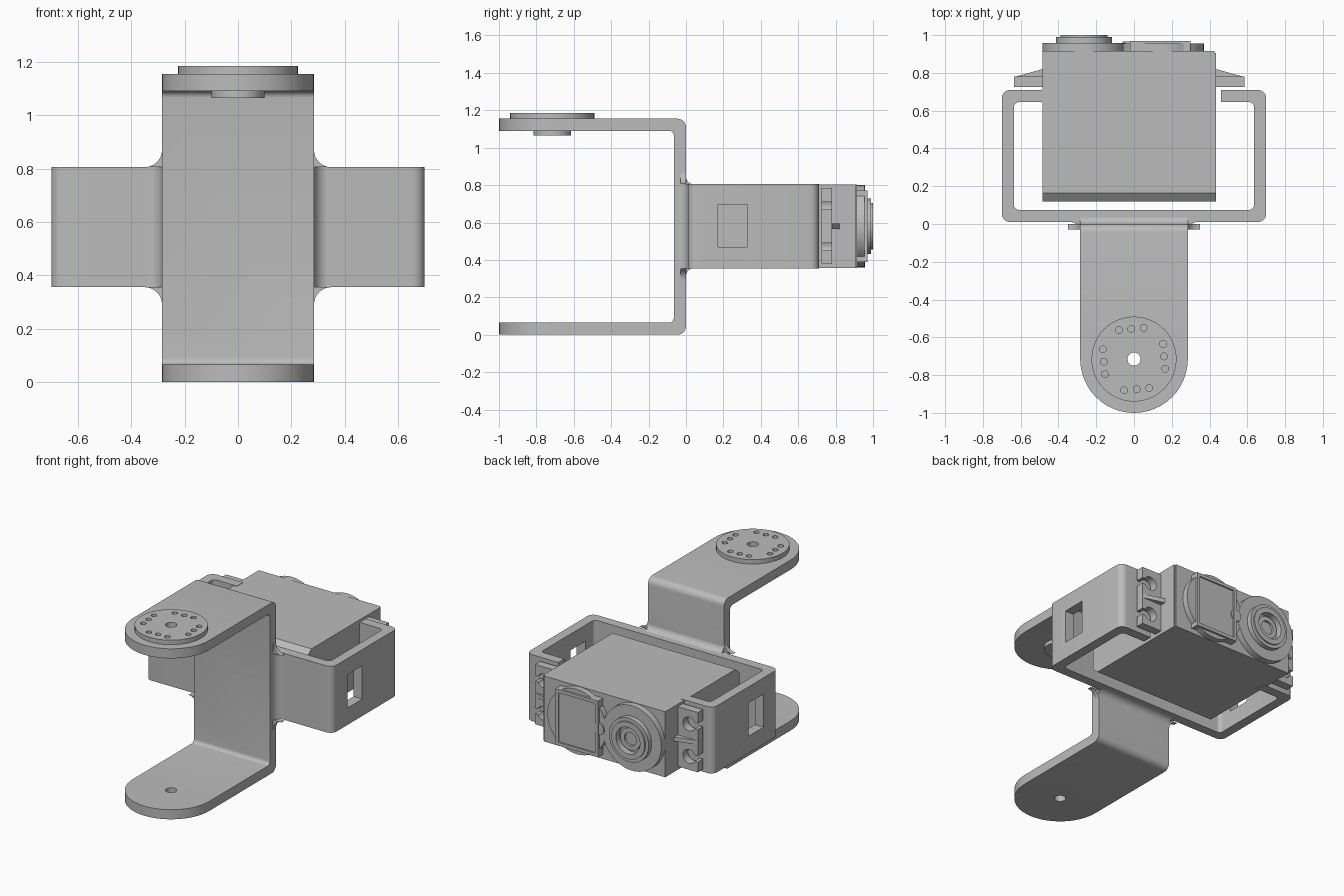
import bpy, bmesh, math
from mathutils import Vector

if "Cube" in bpy.data.objects:
    bpy.data.objects.remove(bpy.data.objects["Cube"], do_unlink=True)

grey = bpy.data.materials.new("plain grey")
grey.use_nodes = True
grey.diffuse_color = (0.5, 0.5, 0.5, 1)
grey.node_tree.nodes["Principled BSDF"].inputs["Base Color"].default_value = (0.5, 0.5, 0.5, 1)

MID = 0.58             # height of the servo axis
LOW, HIGH = 0.355, 0.805  # servo frame height range


# ---- helpers ----
def place(axis, u, v, w):
    return {"x": (w, u, v), "y": (u, w, v), "z": (u, v, w)}[axis]


def prism(name, pts, axis, lo, hi):
    """Extrude a 2D outline along an axis."""
    bm = bmesh.new()
    a = [bm.verts.new(place(axis, u, v, lo)) for u, v in pts]
    b = [bm.verts.new(place(axis, u, v, hi)) for u, v in pts]
    bm.faces.new(a)
    bm.faces.new(b)
    for i in range(len(pts)):
        j = (i + 1) % len(pts)
        bm.faces.new((a[i], a[j], b[j], b[i]))
    bmesh.ops.recalc_face_normals(bm, faces=bm.faces)
    me = bpy.data.meshes.new(name)
    bm.to_mesh(me)
    bm.free()
    me.materials.append(grey)
    ob = bpy.data.objects.new(name, me)
    bpy.context.collection.objects.link(ob)
    return ob


def rect(u0, u1, v0, v1):
    return [(u0, v0), (u1, v0), (u1, v1), (u0, v1)]


def circle(u, v, r, n=48):
    return [(u + r * math.cos(2 * math.pi * i / n), v + r * math.sin(2 * math.pi * i / n))
            for i in range(n)]


def rounded(corners, n=6):
    """Outline from (u, v, radius) corners, each rounded off."""
    out = []
    for i, (u, v, r) in enumerate(corners):
        p = Vector((u, v))
        a = (Vector(corners[i - 1][:2]) - p).normalized()
        b = (Vector(corners[(i + 1) % len(corners)][:2]) - p).normalized()
        if r == 0:
            out.append((u, v))
            continue
        for k in range(n + 1):
            t = k / n * math.pi / 2
            q = p + r * (a * (1 - math.sin(t)) + b * (1 - math.cos(t)))
            out.append((q.x, q.y))
    return out


def concave(u, v, su, sv, r, n=8):
    """Hollow corner fillet growing from (u, v)."""
    arc = [(u + su * r * (1 - math.cos(k / n * math.pi / 2)),
            v + sv * r * (1 - math.sin(k / n * math.pi / 2))) for k in range(n + 1)]
    return [(u, v)] + arc


def combine(ob, tool, op="DIFFERENCE"):
    tool.hide_render = True
    m = ob.modifiers.new("cut", "BOOLEAN")
    m.object, m.operation, m.solver = tool, op, "EXACT"
    bpy.context.view_layer.objects.active = ob
    bpy.ops.object.modifier_apply(modifier=m.name)
    bpy.data.objects.remove(tool, do_unlink=True)


# ---- tall U-shaped arm bracket ----
W, T, END = 0.285, 0.065, -0.715
TOP = 1.155
side = rounded([(-1.0, 0, 0), (0, 0, 0.045), (0, TOP, 0.045), (-1.0, TOP, 0),
                (-1.0, TOP - T, 0), (-T, TOP - T, 0.025), (-T, T, 0.025), (-1.0, T, 0)])
bracket = prism("arm_bracket", side, "x", -W, W)
tongue = [(W, 0.1), (-W, 0.1)] + [
    (W * math.cos(math.pi + math.pi * k / 24), END + W * math.sin(math.pi + math.pi * k / 24))
    for k in range(25)]
combine(bracket, prism("tongue_tool", tongue, "z", -0.1, 1.4), "INTERSECT")
combine(bracket, prism("pivot_tool", circle(0, END, 0.035), "z", -0.1, 1.4))

# ---- round horn on the upper arm ----
horn = prism("horn_disc", circle(0, END, 0.225), "z", TOP - 0.002, 1.185)
combine(horn, prism("bore_tool", circle(0, END, 0.035), "z", 1, 1.3))
for q in range(4):
    ang = math.radians(5 + 90 * q)
    for off in (-0.066, 0, 0.066):
        u = 0.16 * math.cos(ang) - off * math.sin(ang)
        v = 0.16 * math.sin(ang) + off * math.cos(ang)
        combine(horn, prism("hole_tool", circle(u, END + v, 0.018, 16), "z", 1, 1.3))
hub = prism("horn_hub", circle(0, END, 0.1), "z", 1.065, TOP - T + 0.002)
combine(hub, prism("hub_tool", circle(0, END, 0.035), "z", 1, 1.3))

# ---- servo frame with turned-in lips and side windows ----
X, Y0, Y1, LIP = 0.7, 0.01, 0.71, 0.46
half = [(X, Y0, 0.045), (X, Y1, 0.045), (LIP, Y1, 0), (LIP, Y1 - T, 0),
        (X - T, Y1 - T, 0.025), (X - T, Y0 + T, 0.025)]
outline = rounded(half + [(-u, v, r) for u, v, r in reversed(half)])
frame = prism("servo_frame", outline, "z", LOW, HIGH)
combine(frame, prism("window_tool", rect(0.17, 0.33, 0.47, 0.695), "x", -1, 1))
prism("joint_pad", rect(-W, W, LOW, HIGH), "y", -0.03, 0.03)

# ---- hollow fillets where frame meets bracket ----
for z, sz in ((HIGH, 1), (LOW, -1)):
    prism("rear_fillet", concave(-0.001, z - sz * 0.001, 1, sz, 0.045), "x", -W, W)
    for s in (-1, 1):
        prism("corner_fillet", concave(s * W, z, s, sz, 0.065), "y", -0.03, 0)
for s in (-1, 1):
    prism("side_fillet", concave(s * W, Y0 + 0.001, s, -1, 0.055), "z", LOW, HIGH)

# ---- servo body with tapered base ----
BX0, BX1 = -0.485, 0.435
BZ0, BZ1 = LOW + 0.003, HIGH - 0.003
body_side = [(0.12, BZ0 + 0.035), (0.165, BZ0), (0.905, BZ0),
             (0.905, BZ1), (0.165, BZ1), (0.12, BZ1 - 0.035)]
prism("servo_body", body_side, "x", BX0, BX1)
prism("cover_sheet", rect(BX0, BX1 - 0.01, BZ0, BZ1), "y", 0.903, 0.915)

# ---- mounting ears with open screw slots and a rib ----
for edge, s in ((BX0, -1), (BX1, 1)):
    tip = edge + s * 0.15
    ear = prism("mounting_ear", rect(min(edge, tip), max(edge, tip), 0.38, 0.785), "y", 0.725, 0.78)
    for dz in (-0.11, 0.11):
        cx = edge + s * 0.085
        combine(ear, prism("screw_tool", circle(cx, MID + dz, 0.047, 24), "y", 0.6, 0.9))
        far = tip + s * 0.05
        combine(ear, prism("slot_tool", rect(min(cx, far), max(cx, far), MID + dz - 0.02, MID + dz + 0.02),
                           "y", 0.6, 0.9))
    prism("ear_rib", [(edge, 0.778), (tip, 0.778), (edge, 0.82)], "z", MID - 0.014, MID + 0.014)

# ---- output side: boss, ring and shaft ----
SX = -0.265
prism("output_boss", circle(SX, MID, 0.22), "y", 0.91, 0.957)
ring = prism("output_ring", circle(SX, MID, 0.148), "y", 0.955, 0.99)
combine(ring, prism("ring_tool", circle(SX, MID, 0.09), "y", 0.93, 1.1))
lip = prism("output_lip", circle(SX, MID, 0.125), "y", 0.985, 1.0)
combine(lip, prism("lip_tool", circle(SX, MID, 0.09), "y", 0.93, 1.1))
shaft = prism("output_shaft", circle(SX, MID, 0.075), "y", 0.95, 0.975)
combine(shaft, prism("shaft_tool", circle(SX, MID, 0.045, 24), "y", 0.96, 1.1))

# ---- gear cover disc and framed plate ----
prism("gear_cover", circle(0.15, MID, 0.22), "y", 0.91, 0.955)
plate = prism("cover_plate", rect(-0.02, 0.3, MID - 0.19, MID + 0.19), "y", 0.91, 0.97)
combine(plate, prism("inset_tool", rect(0.002, 0.278, MID - 0.168, MID + 0.168), "y", 0.96, 1.1))
prism("plate_latch", circle(-0.02, MID, 0.04, 24), "y", 0.91, 0.966)

# ---- shading ----
bpy.ops.object.select_all(action="DESELECT")
for ob in bpy.context.collection.objects:
    if ob.type == "MESH" and ob.data.materials and ob.data.materials[0] == grey:
        ob.select_set(True)
        bpy.context.view_layer.objects.active = ob
bpy.ops.object.shade_smooth_by_angle(angle=math.radians(30))
